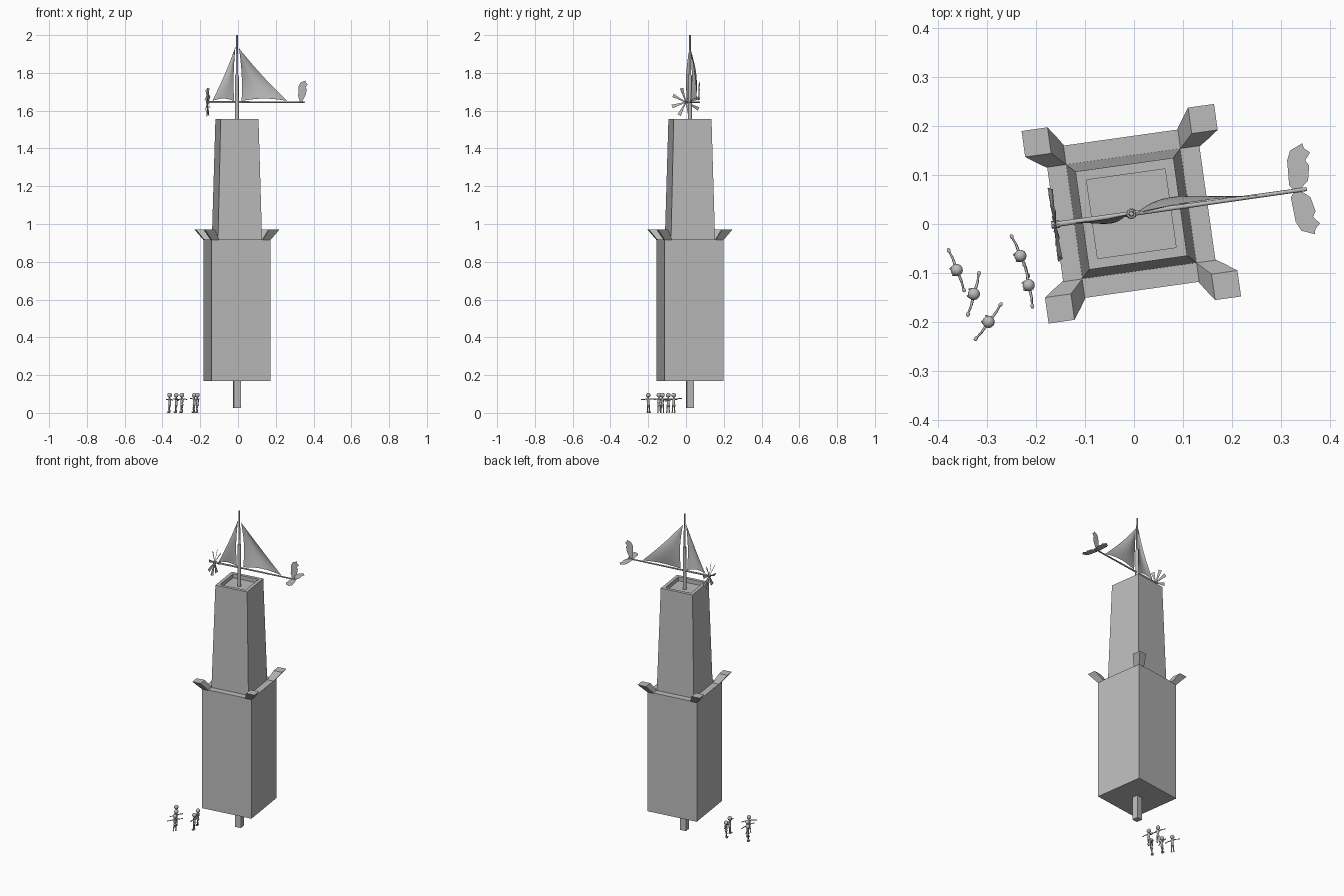
import bpy, bmesh, math
from mathutils import Matrix, Vector

if "Cube" in bpy.data.objects:
    bpy.data.objects.remove(bpy.data.objects["Cube"])

grey = bpy.data.materials.new("stone_grey")
grey.diffuse_color = (0.5, 0.5, 0.5, 1)
grey.use_nodes = True
grey.node_tree.nodes["Principled BSDF"].inputs["Base Color"].default_value = grey.diffuse_color

# Everything on the tower is built upright, then turned 8 degrees
TOWER = Matrix.Translation((-0.0055, 0.021, 0)) @ Matrix.Rotation(math.radians(8), 4, 'Z')


def finish(bm, name, mat=TOWER, smooth=None, recalc=True):
    if recalc:
        bmesh.ops.recalc_face_normals(bm, faces=bm.faces)
    bm.transform(mat)
    me = bpy.data.meshes.new(name)
    bm.to_mesh(me)
    bm.free()
    me.materials.append(grey)
    if smooth:
        me.shade_smooth()
        me.set_sharp_from_angle(angle=math.radians(smooth))
    ob = bpy.data.objects.new(name, me)
    bpy.context.collection.objects.link(ob)
    return ob


def square(a, b, z):
    return [Vector(p) for p in ((a, a, z), (b, a, z), (b, b, z), (a, b, z))]


def loft(bm, rings):
    """Skin a stack of rings and cap both ends."""
    rings = [[bm.verts.new(p) for p in r] for r in rings]
    n = len(rings[0])
    for r, s in zip(rings, rings[1:]):
        for i in range(n):
            bm.faces.new((r[i], r[(i + 1) % n], s[(i + 1) % n], s[i]))
    bm.faces.new(rings[0][::-1])
    bm.faces.new(rings[-1])


def rod(bm, p, q, r1, r2, n=8):
    p, q = Vector(p), Vector(q)
    d = q - p
    m = Matrix.Translation((p + q) / 2) @ d.to_track_quat('Z', 'Y').to_matrix().to_4x4()
    bmesh.ops.create_cone(bm, cap_ends=True, segments=n, radius1=r1, radius2=r2,
                          depth=d.length, matrix=m)


def ball(bm, c, r, scale=(1, 1, 1), u=10, v=7):
    m = Matrix.Translation(c) @ Matrix.Diagonal((*scale, 1))
    bmesh.ops.create_uvsphere(bm, u_segments=u, v_segments=v, radius=r, matrix=m)


# Tower blocks: peg, main body, tapered upper tower with sunken roof
for name, rings in (
    ("base_peg", ((0.0188, 0.025), (0.0188, 0.172))),
    ("main_body", ((0.157, 0.17), (0.157, 0.918))),
    ("upper_tower", ((0.1177, 0.918), (0.101, 1.555), (0.081, 1.555), (0.081, 1.53))),
):
    bm = bmesh.new()
    loft(bm, [square(-h, h, z) for h, z in rings])
    finish(bm, name)

# Flared horns on the four body corners
for k in range(4):
    bm = bmesh.new()
    loft(bm, [square(0.1165, 0.157, 0.915), square(0.129, 0.176, 0.94),
              square(0.145, 0.1985, 0.97)])
    finish(bm, f"corner_horn_{k + 1}", TOWER @ Matrix.Rotation(k * math.pi / 2, 4, 'Z'))

# Mast and boom
BOOM_Z = 1.645
bm = bmesh.new()
rod(bm, (0, 0, 1.53), (0, 0, 1.79), 0.0115, 0.0095)
rod(bm, (0, 0, 1.79), (0, 0, 2.0), 0.0065, 0.0045)
finish(bm, "mast", smooth=50)
bm = bmesh.new()
rod(bm, (-0.158, 0, BOOM_Z), (0.362, 0, BOOM_Z), 0.0055, 0.004)
finish(bm, "boom", smooth=50)


# Billowing triangular sails
def sail(name, top, inner, outer, bulge, hollow, n=10):
    top, inner, outer = Vector(top), Vector(inner), Vector(outer)
    side = math.copysign(1, outer.x)
    bm = bmesh.new()
    grid = []
    for j in range(n + 1):
        v = j / n
        arc = math.sin(math.pi * v)
        a = top.lerp(inner, v) + Vector((side * hollow * arc, 0, 0))
        b = top.lerp(outer, v) - Vector((side * hollow * arc, 0, 0))
        row = []
        for i in range(n + 1):
            u = i / n
            p = a.lerp(b, u)
            p.y += bulge * math.sin(math.pi * u) * math.sin(math.pi * min(v * 0.85, 1))
            p.y += bulge * 0.4 * arc
            p.z += 0.012 * v * v * math.sin(math.pi * u)
            row.append(bm.verts.new(p))
        grid.append(row)
    for r, s in zip(grid, grid[1:]):
        for i in range(n):
            bm.faces.new((r[i], r[i + 1], s[i + 1], s[i]))
    bmesh.ops.remove_doubles(bm, verts=bm.verts, dist=1e-5)
    finish(bm, name, smooth=60)


sail("small_sail", (-0.008, 0, 1.94), (-0.016, 0, 1.652), (-0.132, 0, 1.652), -0.010, 0.006)
sail("large_sail", (0.011, 0, 1.93), (0.025, 0, 1.652), (0.268, 0, 1.652), 0.016, 0.008)

# Propeller: eight twisted blades that widen to the tip
bm = bmesh.new()
rod(bm, (-0.165, 0, BOOM_Z), (-0.148, 0, BOOM_Z), 0.008, 0.008)
for k in range(8):
    turn = (Matrix.Translation((-0.157, 0, BOOM_Z))
            @ Matrix.Rotation(k * math.pi / 4 + 0.3, 4, 'X')
            @ Matrix.Rotation(math.radians(25), 4, 'Z'))
    loft(bm, [[turn @ Vector((x, y, z)) for x, y in
               ((-0.001, -w), (0.001, -w), (0.001, w), (-0.001, w))]
              for w, z in ((0.003, 0.005), (0.0045, 0.03), (0.010, 0.077))])
finish(bm, "propeller")

# Scalloped tail fins: two level, one upright
FIN = [(-0.005, 0), (-0.0147, 0.0124), (-0.0125, 0.04), (-0.0117, 0.0635),
       (-0.0028, 0.0828), (0.0235, 0.0936), (0.026, 0.083), (0.037, 0.073),
       (0.0247, 0.0583), (0.0314, 0.0471), (0.0213, 0.0341), (0.025, 0.0171),
       (0.0045, 0)]
for name, tilt, lift in (("tail_fin_left", 90, 0), ("tail_fin_right", -90, 0),
                         ("tail_fin_top", 0, 0.021)):
    bm = bmesh.new()
    bm.faces.new([bm.verts.new((s, 0, h + lift * min(h / 0.012, 1))) for s, h in FIN])
    bmesh.ops.triangulate(bm, faces=bm.faces)
    finish(bm, name, TOWER @ Matrix.Translation((0.342, 0, BOOM_Z))
           @ Matrix.Rotation(math.radians(tilt), 4, 'X'))

# Five small figures: x, y, heading, left and right hand height
PEOPLE = [(-0.362, -0.094, -69, 0.070, 0.068), (-0.327, -0.143, -105, 0.066, 0.074),
          (-0.297, -0.200, -126, 0.072, 0.070), (-0.232, -0.065, -67, 0.076, 0.062),
          (-0.215, -0.125, -79, 0.068, 0.074)]
for k, (x, y, heading, lh, rh) in enumerate(PEOPLE):
    bm = bmesh.new()
    ball(bm, (0, 0, 0.094), 0.0125, u=14, v=10)                     # head
    rod(bm, (0, 0, 0.073), (0, 0, 0.085), 0.0035, 0.0035)           # neck
    rod(bm, (0, 0, 0.043), (0, 0, 0.077), 0.0065, 0.0085)           # torso
    ball(bm, (0, 0, 0.043), 0.008)                                  # hips
    for s, hand in ((-1, lh), (1, rh)):
        elbow = (s * 0.025, 0.001, (0.074 + hand) / 2)
        rod(bm, (s * 0.006, 0, 0.073), elbow, 0.0032, 0.0025)       # arm
        rod(bm, elbow, (s * 0.040, -0.001, hand), 0.0025, 0.002)
        ball(bm, (s * 0.043, -0.001, hand), 0.004, (1.4, 1, 0.7))   # hand
        rod(bm, (s * 0.005, 0, 0.043), (s * 0.006, -0.003, 0.022), 0.0042, 0.003)
        rod(bm, (s * 0.006, -0.003, 0.022), (s * 0.007, 0, 0.003), 0.003, 0.0025)
        ball(bm, (s * 0.007, -0.005, 0.004), 0.004, (0.9, 2.2, 1))  # foot
    place = Matrix.Translation((x, y, 0)) @ Matrix.Rotation(math.radians(heading), 4, 'Z')
    finish(bm, f"figure_{k + 1}", place, smooth=50)
